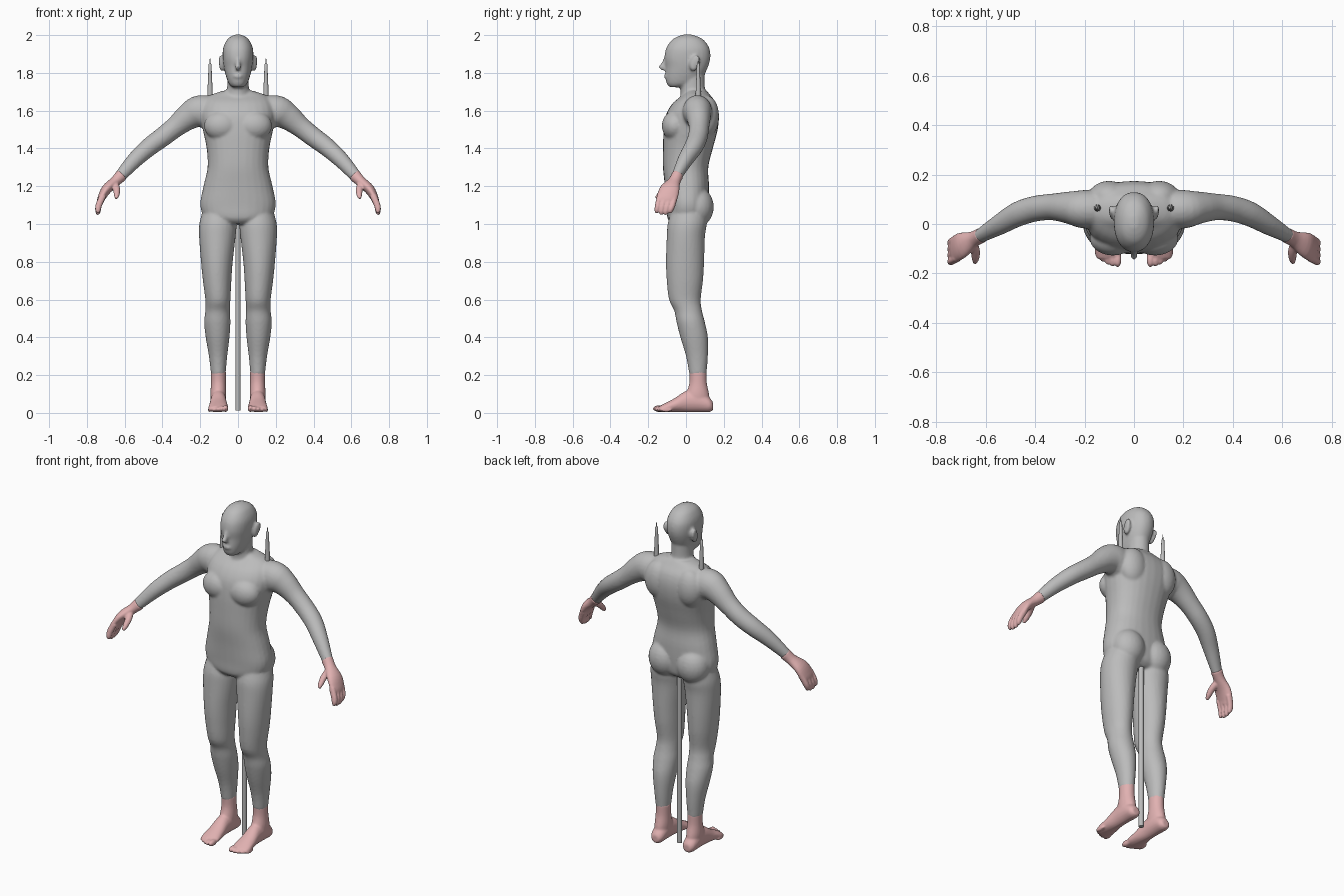
import bpy, bmesh, math
from mathutils import Vector, Matrix


def material(name, rgb):
    m = bpy.data.materials.new(name)
    m.diffuse_color = (*rgb, 1)
    return m


GREY = material("body grey", (0.5, 0.5, 0.5))
PINK = material("skin pink", (0.75, 0.44, 0.44))
SIDES = 28


def smooth_path(rows, steps=4):
    """Catmull-Rom interpolation of section rows."""
    out = []
    for i in range(len(rows) - 1):
        a, b = rows[max(i - 1, 0)], rows[i]
        c, d = rows[i + 1], rows[min(i + 2, len(rows) - 1)]
        for k in range(steps):
            t = k / steps
            out.append([0.5 * (2 * q + (r - p) * t + (2 * p - 5 * q + 4 * r - s) * t * t
                               + (3 * q - p - 3 * r + s) * t ** 3)
                        for p, q, r, s in zip(a, b, c, d)])
    return out + [list(rows[-1])]


def tube(bm, rows, side=(0, 1, 0), axis=None, power=2.0):
    """Loft of (x, y, z, radius along side, radius across) sections."""
    rows = smooth_path(rows)
    pts = [Vector(r[:3]) for r in rows]
    rings = []
    for i, r in enumerate(rows):
        t = Vector(axis) if axis else (pts[min(i + 1, len(pts) - 1)] - pts[max(i - 1, 0)]).normalized()
        u = Vector(side)
        u = (u - t * u.dot(t)).normalized()
        v = t.cross(u)
        ring = []
        for k in range(SIDES):
            a = 2 * math.pi * k / SIDES
            c, s = math.cos(a), math.sin(a)
            c, s = (math.copysign(abs(w) ** (2 / power), w) for w in (c, s))
            ring.append(bm.verts.new(pts[i] + u * c * max(r[3], .003) + v * s * max(r[4], .003)))
        rings.append(ring)
    for a, b in zip(rings, rings[1:]):
        for k in range(SIDES):
            j = (k + 1) % SIDES
            bm.faces.new((a[k], a[j], b[j], b[k]))
    bm.faces.new(rings[0][::-1])
    bm.faces.new(rings[-1])


def column(bm, rows, power=2.0):
    """Upright loft of (z, x left, x right, y front, y back) sections."""
    tube(bm, [((l + r) / 2, (f + b) / 2, z, (r - l) / 2, (b - f) / 2) for z, l, r, f, b in rows],
         (1, 0, 0), (0, 0, 1), power)


def ball(bm, centre, size, tilt=0):
    m = Matrix.Translation(centre) @ Matrix.Rotation(tilt, 4, 'X') @ Matrix.Diagonal((*size, 1))
    bmesh.ops.create_uvsphere(bm, u_segments=24, v_segments=14, radius=1, matrix=m)


def mirrored(bm):
    geo = bmesh.ops.duplicate(bm, geom=bm.verts[:] + bm.edges[:] + bm.faces[:])["geom"]
    for v in geo:
        if isinstance(v, bmesh.types.BMVert):
            v.co.x = -v.co.x


def finish(bm, name, mat, voxel=0, smooth=4):
    bmesh.ops.recalc_face_normals(bm, faces=bm.faces)
    me = bpy.data.meshes.new(name)
    for f in bm.faces:
        f.smooth = True
    bm.to_mesh(me)
    bm.free()
    me.materials.append(mat)
    ob = bpy.data.objects.new(name, me)
    bpy.context.collection.objects.link(ob)
    if voxel:
        # fuse the overlapping volumes into one skin
        r = ob.modifiers.new("fuse", 'REMESH')
        r.mode, r.voxel_size, r.use_smooth_shade = 'VOXEL', voxel, True
        s = ob.modifiers.new("soften", 'SMOOTH')
        s.factor, s.iterations = 0.5, smooth
    return ob


# --- body: one side first, then mirrored ---
bm = bmesh.new()
# leg
column(bm, [(1.06, .02, .19, -.08, .11), (1.0, .008, .205, -.097, .11), (.93, .013, .206, -.102, .10),
            (.8, .028, .196, -.106, .096), (.7, .035, .186, -.102, .09), (.6, .04, .173, -.09, .078),
            (.54, .043, .173, -.062, .085), (.48, .04, .179, -.05, .1), (.4, .045, .171, -.03, .116),
            (.3, .057, .154, 0, .116), (.2, .066, .142, .018, .108)])
# arm
tube(bm, [(.10, .06, 1.585, .075, .085), (.2, .06, 1.595, .078, .087), (.26, .066, 1.57, .066, .072),
          (.33, .069, 1.515, .054, .056), (.4, .062, 1.46, .052, .052), (.47, .04, 1.408, .05, .049),
          (.54, .0, 1.345, .042, .043), (.6, -.035, 1.28, .032, .035), (.63, -.052, 1.245, .027, .03)])
ball(bm, (.085, -.058, 1.52), (.095, .07, .08))            # pectoral
ball(bm, (.092, .06, 1.09), (.095, .087, .105))            # buttock
ball(bm, (.1, .11, 1.57), (.085, .065, .11))               # shoulder blade
ball(bm, (.086, .045, 1.85), (.014, .026, .043), -.2)      # ear
ball(bm, (.094, .055, 1.862), (.008, .022, .032), -.2)     # ear rim
mirrored(bm)
# torso
torso = [(1.0, .08, -.07, .08), (1.03, .17, -.098, .11), (1.1, .2, -.104, .12), (1.2, .183, -.112, .122),
         (1.3, .161, -.122, .118), (1.4, .166, -.122, .142), (1.5, .186, -.118, .168),
         (1.58, .198, -.105, .174), (1.64, .185, -.07, .16), (1.68, .15, -.02, .13), (1.705, .08, -.0, .11)]
column(bm, [(z, -w, w, f, b) for z, w, f, b in torso], 2.25)
# neck
neck = [(1.62, .1, -.05, .12), (1.68, .07, -.03, .112), (1.72, .058, -.03, .1), (1.8, .056, -.03, .1)]
column(bm, [(z, -w, w, f, b) for z, w, f, b in neck])
# head
head = [(1.724, .028, -.085, -.02), (1.742, .048, -.102, .05), (1.78, .063, -.109, .09),
        (1.83, .075, -.108, .116), (1.88, .081, -.114, .129), (1.93, .079, -.105, .124),
        (1.97, .062, -.079, .098), (1.99, .042, -.05, .068), (2.003, .014, -.014, .03)]
column(bm, [(z, -w, w, f, b) for z, w, f, b in head], 2.2)
# nose and lips
tube(bm, [(0, -.1, 1.89, .009, .012), (0, -.118, 1.85, .011, .014), (0, -.13, 1.832, .016, .016),
          (0, -.118, 1.815, .013, .012)], (1, 0, 0), (0, 0, 1))
ball(bm, (0, -.105, 1.782), (.024, .012, .012))
finish(bm, "body", GREY, .008)

# --- hands ---
bm = bmesh.new()
tube(bm, [(.617, -.045, 1.258, .031, .034), (.65, -.062, 1.225, .033, .028),
          (.695, -.085, 1.185, .052, .027), (.722, -.1, 1.14, .055, .021), (.73, -.105, 1.115, .05, .017)])
for k in (-1.5, -.5, .5, 1.5):
    reach = .008 * abs(k)
    tube(bm, [(.715, -.098 + k * .027, 1.15, .015, .018), (.737, -.11 + k * .026, 1.1, .015, .017),
              (.741, -.118 + k * .024, 1.06 + reach, .013, .014),
              (.737, -.12 + k * .023, 1.046 + reach, .007, .007)])
tube(bm, [(.655, -.075, 1.215, .022, .02), (.643, -.11, 1.185, .019, .017),
          (.642, -.14, 1.155, .015, .014), (.645, -.158, 1.136, .008, .008)], (1, 0, 0))
mirrored(bm)
finish(bm, "hands", PINK, .005, 2)

# --- feet ---
bm = bmesh.new()
column(bm, [(.222, .064, .143, .017, .109), (.16, .064, .143, .018, .11), (.1, .062, .146, .0, .122),
            (.05, .065, .143, -.02, .128)])
tube(bm, [(.104, .143, .035, .022, .022), (.104, .12, .044, .038, .04), (.104, .06, .062, .042, .058),
          (.104, 0, .06, .042, .056), (.104, -.06, .041, .048, .037), (.104, -.11, .028, .053, .024),
          (.104, -.14, .021, .046, .015)], (1, 0, 0), (0, 1, 0))
for k in range(5):
    # toes, shorter and smaller towards the outside
    r = .018 - .0018 * k
    ball(bm, (.066 + .021 * k, -.143 + .004 * k * k * .6, .005 + r), (r * .85, .033, r))
mirrored(bm)
finish(bm, "feet", PINK, .006, 3)


# --- round stands and spikes ---
def lathe(name, x, y, profile):
    b = bmesh.new()
    prof = [(x, y, z, r, r) for r, z in profile]
    rings = [[b.verts.new((x + max(r, .0005) * math.cos(2 * math.pi * k / 16),
                           y + max(r, .0005) * math.sin(2 * math.pi * k / 16), z)) for k in range(16)]
             for x, y, z, r, _ in prof]
    for p, q in zip(rings, rings[1:]):
        for k in range(16):
            b.faces.new((p[k], p[k - 15], q[k - 15], q[k]))
    b.faces.new(rings[0])
    b.faces.new(rings[-1])
    ob = finish(b, name, GREY)
    bpy.context.view_layer.objects.active = ob
    ob.select_set(True)
    bpy.ops.object.shade_smooth_by_angle(angle=math.radians(40))
    ob.select_set(False)


lathe("support_rod", 0, .06, [(.014, .012), (.014, 1.04)])
for s, side in ((1, "left"), (-1, "right")):
    lathe(side + "_shoulder_spike", .148 * s, .065,
          [(.015, 1.64), (.013, 1.72), (.009, 1.81), (.008, 1.845), (.004, 1.85), (0, 1.882)])
